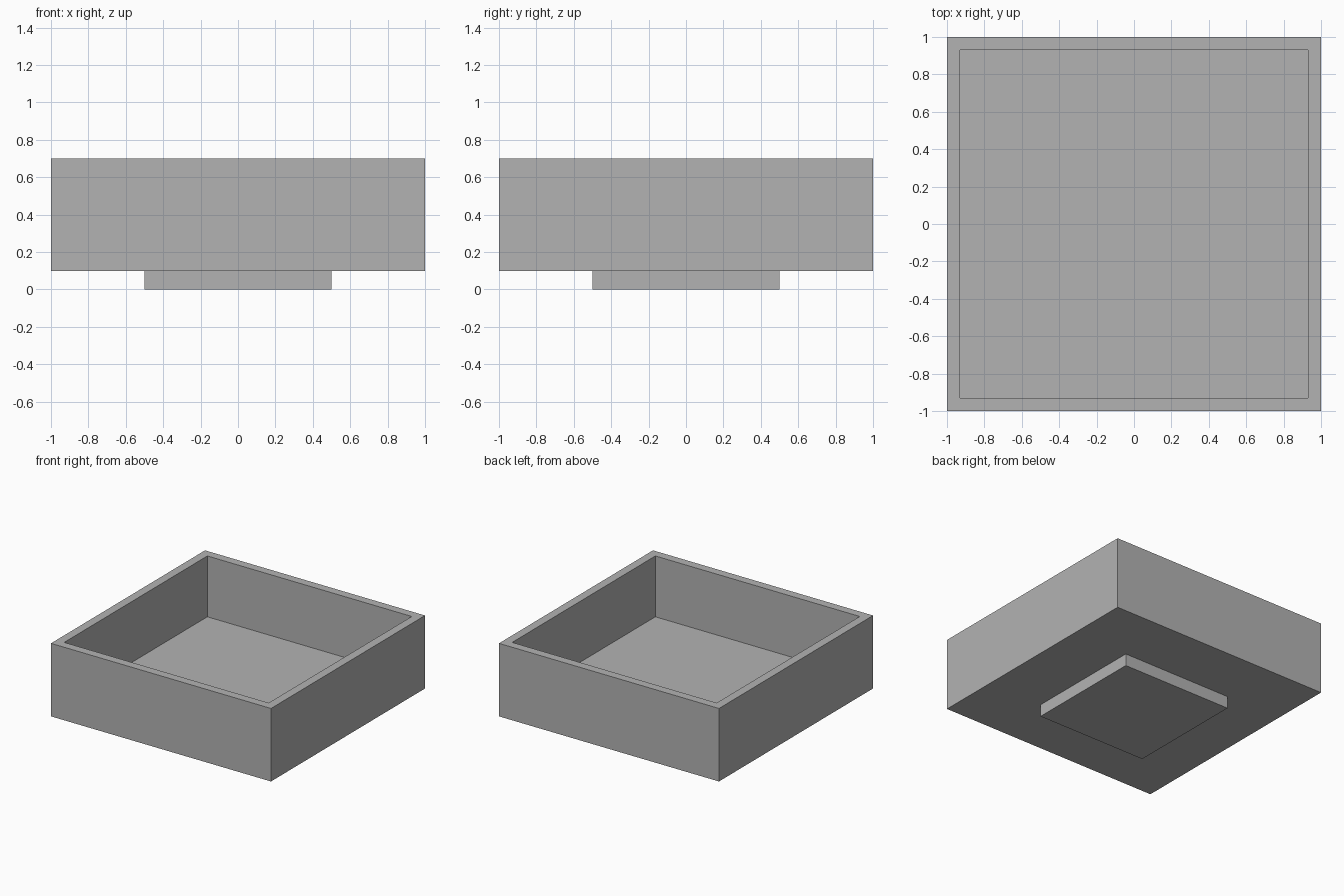
import bpy
import bmesh

if "Cube" in bpy.data.objects:
    bpy.data.objects.remove(bpy.data.objects["Cube"], do_unlink=True)

# Single plain grey
grey = bpy.data.materials.new("plain grey")
grey.use_nodes = True
colour = (0.45, 0.45, 0.45, 1)
grey.diffuse_color = colour
grey.node_tree.nodes["Principled BSDF"].inputs["Base Color"].default_value = colour


def box(name, size, bottom, top, wall=0, depth=0):
    """Square box on the z axis, optionally hollowed from above."""
    bm = bmesh.new()
    bmesh.ops.create_cube(bm, size=1)
    for v in bm.verts:
        v.co.x *= size
        v.co.y *= size
        v.co.z = top if v.co.z > 0 else bottom
    if wall:
        # Inset the lid to leave a rim, then sink it straight down
        bm.normal_update()
        lid = max(bm.faces, key=lambda f: f.normal.z)
        bmesh.ops.inset_region(bm, faces=[lid], thickness=wall)
        floor = bmesh.ops.extrude_discrete_faces(bm, faces=[lid])["faces"][0]
        bmesh.ops.translate(bm, verts=floor.verts, vec=(0, 0, -depth))
    bmesh.ops.recalc_face_normals(bm, faces=bm.faces)
    mesh = bpy.data.meshes.new(name)
    bm.to_mesh(mesh)
    bm.free()
    mesh.materials.append(grey)
    obj = bpy.data.objects.new(name, mesh)
    bpy.context.collection.objects.link(obj)
    return obj


# Open tray and the foot beneath it
box("tray", 2, 0.1, 0.7, wall=0.1, depth=0.5)
box("foot", 1, 0, 0.1)
